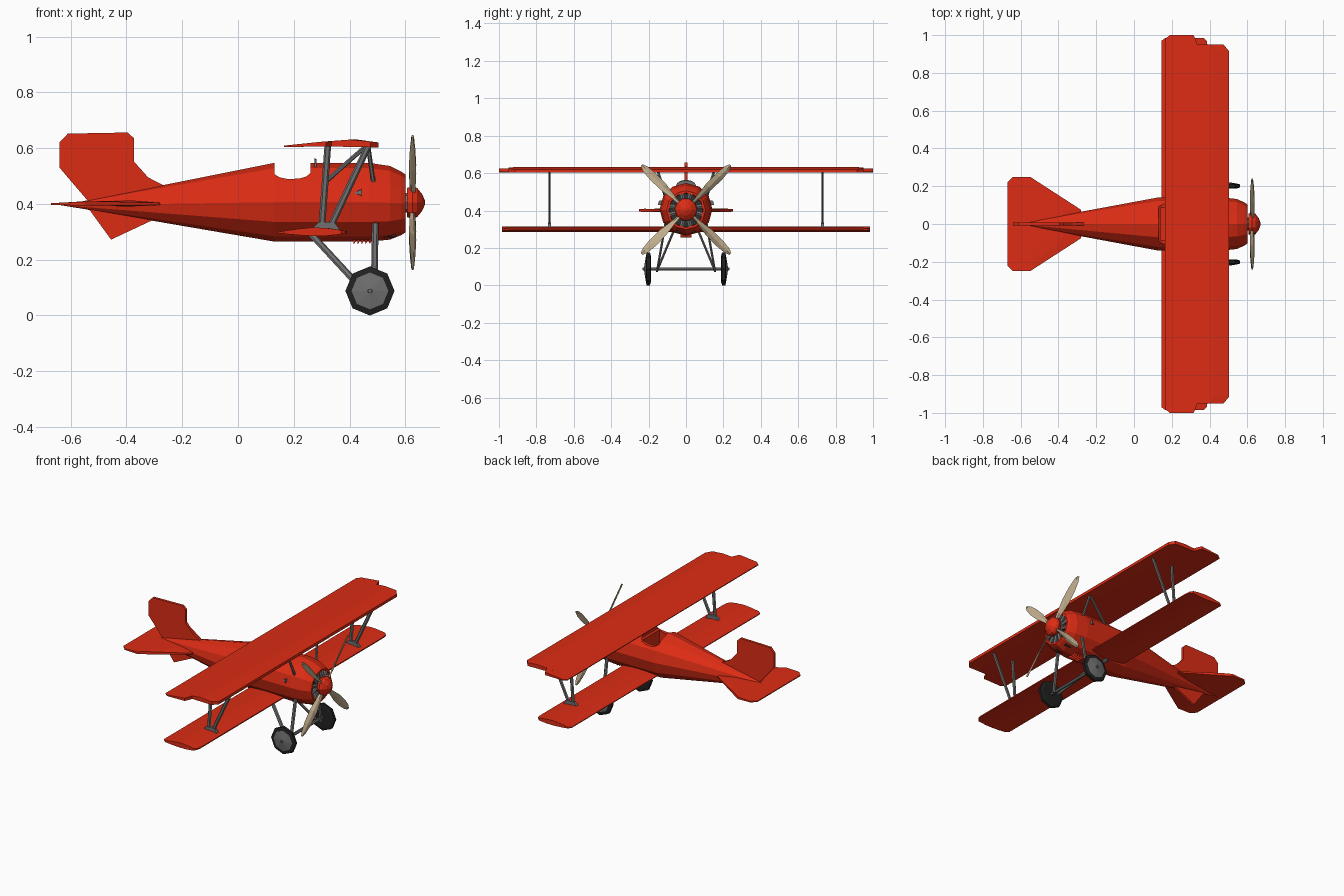
import bpy, bmesh
from math import sin, cos, pi
from mathutils import Vector, Matrix

if "Cube" in bpy.data.objects:
    bpy.data.objects.remove(bpy.data.objects["Cube"])


def material(name, rgb):
    m = bpy.data.materials.new(name)
    m.diffuse_color = (*rgb, 1)
    m.use_nodes = True
    m.node_tree.nodes["Principled BSDF"].inputs["Base Color"].default_value = m.diffuse_color
    return m


RED = material("red_paint", (0.72, 0.025, 0.007))
TAN = material("pale_wood", (0.55, 0.43, 0.27))
BLACK = material("rubber", (0.015, 0.015, 0.015))
GREY = material("metal", (0.16, 0.16, 0.16))
DARK = material("dark_metal", (0.03, 0.03, 0.03))


def loft(name, rings, mat):
    """Skin a list of equal-length point rings and cap both ends."""
    bm = bmesh.new()
    rows = [[bm.verts.new(p) for p in ring] for ring in rings]
    n = len(rows[0])
    for a, b in zip(rows, rows[1:]):
        for i in range(n):
            j = (i + 1) % n
            bm.faces.new((a[i], a[j], b[j], b[i]))
    bm.faces.new(rows[0])
    bm.faces.new(rows[-1])
    bmesh.ops.remove_doubles(bm, verts=bm.verts, dist=1e-6)
    bmesh.ops.recalc_face_normals(bm, faces=bm.faces)
    me = bpy.data.meshes.new(name)
    bm.to_mesh(me)
    bm.free()
    me.materials.append(mat)
    ob = bpy.data.objects.new(name, me)
    bpy.context.collection.objects.link(ob)
    return ob


def turned(name, stations, sides, mat, axis='X', off=(0, 0)):
    """Rings of (position along axis, centre z, radius)."""
    rings = []
    for t, c, r in stations:
        ring = []
        for i in range(sides):
            a = 2 * pi * i / sides
            u, v = r * cos(a), c + r * sin(a)
            ring.append((t, u + off[0], v) if axis == 'X' else (u + off[0], t, v))
        rings.append(ring)
    return loft(name, rings, mat)


def plate(name, outline, y0, y1, mat):
    """Extrude an x-z outline along y."""
    return loft(name, [[(x, y, z) for x, z in outline] for y in (y0, y1)], mat)


def rod(name, p, q, w, mat, d=None, sides=6):
    """Strut from p to q, width w seen from the side, depth d across."""
    p, q = Vector(p), Vector(q)
    ax = (q - p).normalized()
    ref = Vector((1, 0, 0)) if abs(ax.x) < 0.9 else Vector((0, 0, 1))
    s = ax.cross(ref).normalized()
    u = s.cross(ax)
    d = d or w
    ring = [u * w / 2 * cos(2 * pi * i / sides) + s * d / 2 * sin(2 * pi * i / sides)
            for i in range(sides)]
    return loft(name, [[p + o for o in ring], [q + o for o in ring]], mat)


def interp(table, x, k):
    for a, b in zip(table, table[1:]):
        if x <= b[0] + 1e-9:
            t = (x - a[0]) / (b[0] - a[0])
            return a[k] + t * (b[k] - a[k])
    return table[-1][k]


def wing(name, foil, half, mat=RED):
    """foil: (x, top z, bottom z); half: (y, trailing x, leading x) root to tip."""
    stations = [(-y, a, b) for y, a, b in reversed(half)] + half
    fr = [0, 0.25, 0.5, 0.75, 1]
    rings = []
    for y, a, b in stations:
        xs = [a + (b - a) * f for f in fr]
        rings.append([(x, y, interp(foil, x, 1)) for x in xs]
                     + [(x, y, interp(foil, x, 2)) for x in reversed(xs)])
    return loft(name, rings, mat)


def cut(ob, cutter):
    m = ob.modifiers.new("cut", 'BOOLEAN')
    m.operation, m.solver, m.object = 'DIFFERENCE', 'EXACT', cutter
    dg = bpy.context.evaluated_depsgraph_get()
    me = bpy.data.meshes.new_from_object(ob.evaluated_get(dg))
    ob.modifiers.clear()
    ob.data = me
    bpy.data.objects.remove(cutter)


# Fuselage with recessed cowl mouth and cockpit opening
fuselage = turned("fuselage", [
    (-0.64, 0.4, 0.004), (-0.56, 0.396, 0.013), (0.13, 0.406, 0.141),
    (0.47, 0.406, 0.141), (0.545, 0.404, 0.132), (0.585, 0.402, 0.114),
    (0.6, 0.402, 0.104), (0.6, 0.402, 0.092), (0.565, 0.402, 0.09)], 12, RED)
cut(fuselage, plate("saddle_cutter", [
    (0.13, 0.6), (0.13, 0.507), (0.15, 0.495), (0.18, 0.489), (0.22, 0.491),
    (0.245, 0.498), (0.26, 0.512), (0.26, 0.6)], -0.2, 0.2, RED))
cut(fuselage, plate("well_cutter", [
    (0.14, 0.56), (0.14, 0.37), (0.25, 0.37), (0.25, 0.56)], -0.085, 0.085, RED))

# Windscreen
loft("windscreen", [[(x, 0.055 * cos(a), 0.53 + h * sin(a))
                     for a in [pi * i / 6 for i in range(7)]]
                    for x, h in ((0.275, 0.034), (0.281, 0.03))], GREY)

# Radial engine cylinders in the cowl mouth
turned("engine_back", [(0.564, 0.402, 0.09), (0.572, 0.402, 0.09)], 12, DARK)
for i in range(12):
    a = 2 * pi * (i + 0.5) / 12
    rod("engine_cylinder", (0.588, 0.04 * cos(a), 0.402 + 0.04 * sin(a)),
        (0.588, 0.09 * cos(a), 0.402 + 0.09 * sin(a)), 0.026, GREY)

# Spinner and four-blade propeller
turned("propeller_shaft", [(0.57, 0.405, 0.035), (0.62, 0.405, 0.035)], 8, GREY)
turned("spinner", [(0.606, 0.405, 0.055), (0.625, 0.405, 0.061), (0.642, 0.405, 0.055),
                   (0.66, 0.405, 0.032), (0.67, 0.405, 0.008)], 10, RED)
for i in range(4):
    turn = Matrix.Translation((0.626, 0, 0.405)) @ Matrix.Rotation(pi / 4 + i * pi / 2, 4, 'X')
    rings = []
    for r, w, tw in ((0.03, 0.010, 0.9), (0.09, 0.015, 0.8), (0.17, 0.025, 0.55),
                     (0.25, 0.025, 0.4), (0.31, 0.018, 0.3), (0.336, 0.007, 0.3)):
        rot = Matrix.Rotation(tw, 4, 'Z')
        sec = [(0, -w), (0.005, 0), (0, w), (-0.005, 0)]
        rings.append([turn @ (rot @ Vector((x, y, 0)) + Vector((0, 0, r))) for x, y in sec])
    loft("propeller_blade", rings, TAN)

# Wings
wing("upper_wing", [(0.165, 0.609, 0.604), (0.3, 0.623, 0.606), (0.42, 0.632, 0.605),
                    (0.505, 0.62, 0.602)],
     [(0.915, 0.165, 0.503), (0.949, 0.165, 0.475), (0.95, 0.165, 0.335),
      (0.98, 0.165, 0.325), (1.0, 0.19, 0.315)])
wing("lower_wing", [(0.145, 0.3, 0.295), (0.2, 0.309, 0.289), (0.27, 0.316, 0.285),
                    (0.34, 0.312, 0.286), (0.39, 0.302, 0.295)],
     [(0.94, 0.145, 0.39), (0.97, 0.145, 0.385), (0.985, 0.165, 0.37)])

# Tailplane
wing("tailplane", [(-0.67, 0.403, 0.397), (-0.4, 0.414, 0.39), (-0.28, 0.404, 0.396)],
     [(0.075, -0.67, -0.28), (0.22, -0.67, -0.504), (0.25, -0.64, -0.55)])

# Fin and rudder
plate("fin", [(-0.64, 0.62), (-0.61, 0.652), (-0.395, 0.656), (-0.373, 0.635),
              (-0.373, 0.552), (-0.322, 0.495), (-0.258, 0.462), (-0.2, 0.42),
              (-0.31, 0.34), (-0.455, 0.272), (-0.548, 0.4), (-0.54, 0.413),
              (-0.64, 0.53)], -0.008, 0.008, RED)

for s in (-1, 1):
    # Wing struts with foot fairing
    y = 0.73 * s
    rod("wing_strut_rear", (0.3, y, 0.31), (0.322, y, 0.61), 0.024, GREY, 0.014)
    rod("wing_strut_front", (0.328, y, 0.31), (0.468, y, 0.61), 0.024, GREY, 0.014)
    plate("strut_foot", [(0.265, 0.31), (0.29, 0.335), (0.345, 0.335), (0.365, 0.308)],
          y - 0.009, y + 0.009, GREY)
    # Cabane struts
    rod("cabane_strut_front", (0.485, 0.11 * s, 0.48), (0.466, 0.15 * s, 0.61), 0.016, GREY)
    rod("cabane_strut_rear", (0.32, 0.115 * s, 0.485), (0.462, 0.15 * s, 0.61), 0.016, GREY)
    # Landing gear legs
    rod("gear_leg_front", (0.492, 0.11 * s, 0.33), (0.488, 0.155 * s, 0.075), 0.024, GREY, 0.014)
    rod("gear_leg_rear", (0.25, 0.06 * s, 0.305), (0.46, 0.155 * s, 0.078), 0.024, GREY, 0.014)
    # Tyre, hub cone and axle cap
    turned("tyre", [(0.188 * s, 0.088, 0.07), (0.193 * s, 0.088, 0.088),
                    (0.21 * s, 0.088, 0.088), (0.215 * s, 0.088, 0.066)], 8, BLACK,
           'Y', (0.473, 0))
    turned("wheel_hub", [(0.205 * s, 0.088, 0.066), (0.215 * s, 0.088, 0.066),
                         (0.224 * s, 0.088, 0.01)], 8, GREY, 'Y', (0.473, 0))
    turned("axle_cap", [(0.215 * s, 0.088, 0.01), (0.232 * s, 0.088, 0.008)], 6, GREY,
           'Y', (0.473, 0))
    # Side air scoop
    loft("air_scoop", [[(0.415, 0.13 * s, 0.44)] * 4,
                       [(0.443, 0.125 * s, 0.428), (0.443, 0.15 * s, 0.43),
                        (0.443, 0.145 * s, 0.452), (0.443, 0.12 * s, 0.454)]], GREY)
    # Exhaust stub under the cowl
    rod("exhaust_stub", (0.52, 0.04 * s, 0.288), (0.565, 0.04 * s, 0.288), 0.018, DARK)

rod("axle", (0.473, -0.2, 0.088), (0.473, 0.2, 0.088), 0.02, GREY)

# Belly cooling slats
for i in range(5):
    x = 0.412 + i * 0.014
    plate("belly_slat", [(x, 0.275), (x + 0.003, 0.256), (x + 0.008, 0.262), (x + 0.01, 0.275)],
          -0.03, 0.03, RED)
